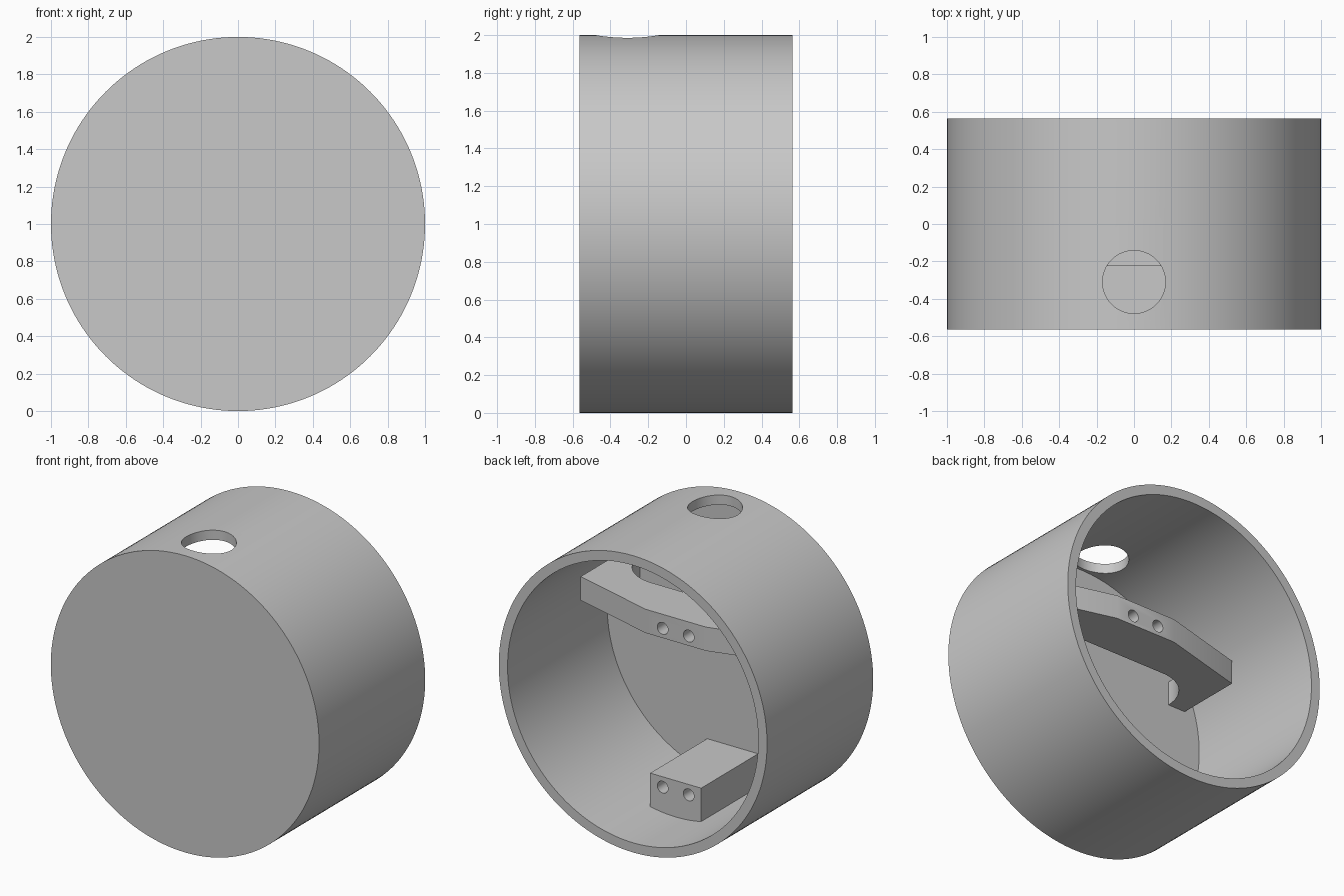
import bpy
import bmesh
from math import sin, cos, pi, radians, asin
from mathutils import Vector

if "Cube" in bpy.data.objects:
    bpy.data.objects.remove(bpy.data.objects["Cube"], do_unlink=True)

grey = bpy.data.materials.new("plain grey")
grey.use_nodes = True
grey.diffuse_color = (0.58, 0.58, 0.58, 1)
grey.node_tree.nodes["Principled BSDF"].inputs["Base Color"].default_value = (0.58, 0.58, 0.58, 1)

CENTRE = 1.0        # height of the drum axis
FRONT, BACK = -0.565, 0.565
INNER = 0.935       # inner radius of the drum
PLATE = -0.497      # inside of the front plate
MOUNT = 0.11        # rear faces that carry the screw holes


def arc(cx, cy, r, start, end, n):
    """Points along an arc, angles in radians."""
    return [(cx + r * cos(start + (end - start) * i / n),
             cy + r * sin(start + (end - start) * i / n)) for i in range(n + 1)]


def circle(cx, cy, r, n):
    return arc(cx, cy, r, 0, 2 * pi, n)[:-1]


def prism(name, outline, axis, low, high):
    """Extrude a flat outline along y (outline in x, z) or z (outline in x, y)."""
    def place(p, d):
        return Vector((p[0], d, p[1])) if axis == "y" else Vector((p[0], p[1], d))
    bm = bmesh.new()
    face = bm.faces.new([bm.verts.new(place(p, low)) for p in outline])
    top = bmesh.ops.extrude_face_region(bm, geom=[face])
    shift = place((0, 0), high - low)
    bmesh.ops.translate(bm, vec=shift,
                        verts=[v for v in top["geom"] if isinstance(v, bmesh.types.BMVert)])
    bmesh.ops.recalc_face_normals(bm, faces=bm.faces)
    mesh = bpy.data.meshes.new(name)
    bm.to_mesh(mesh)
    bm.free()
    mesh.materials.append(grey)
    obj = bpy.data.objects.new(name, mesh)
    bpy.context.collection.objects.link(obj)
    return obj


def activate(obj):
    bpy.ops.object.select_all(action="DESELECT")
    obj.select_set(True)
    bpy.context.view_layer.objects.active = obj


def cut(obj, cutter):
    cutter.hide_render = True
    mod = obj.modifiers.new("cut", "BOOLEAN")
    mod.operation = "DIFFERENCE"
    mod.solver = "EXACT"
    mod.object = cutter
    activate(obj)
    bpy.ops.object.modifier_apply(modifier=mod.name)
    bpy.data.objects.remove(cutter, do_unlink=True)


def screw_holes(obj, z):
    for side in (-1, 1):
        cut(obj, prism("hole_cutter", circle(side * 0.097, z, 0.04, 32), "y", MOUNT - 0.25, MOUNT + 0.1))


# Drum: closed at the front, open at the back, round opening in the top
drum = prism("drum", circle(0, CENTRE, 1.0, 160), "y", FRONT, BACK)
cut(drum, prism("bore_cutter", circle(0, CENTRE, INNER, 160), "y", PLATE, BACK + 0.2))
cut(drum, prism("opening_cutter", circle(0, -0.31, 0.168, 64), "z", 1.7, 2.2))

# Upper bracket: angled rear, wide slot with rounded corners against the front plate
root = PLATE - 0.02
slot_r = 0.272
slot_x = 0.69
bracket_outline = (
    [(0.82, root), (0.82, -0.05), (0.225, MOUNT), (-0.225, MOUNT), (-0.82, -0.05), (-0.82, root), (-slot_x, root)]
    + arc(slot_r - slot_x, PLATE, slot_r, pi, pi / 2, 16)
    + arc(slot_x - slot_r, PLATE, slot_r, pi / 2, 0, 16)
    + [(slot_x, root)])
bracket = prism("upper_bracket", bracket_outline, "z", CENTRE + 0.245, CENTRE + 0.405)
screw_holes(bracket, CENTRE + 0.31)

# Lower block: flat top, underside seated on the curved wall
half = 0.19
seat_r = INNER + 0.01
spread = asin(half / seat_r)
block_outline = ([(half, 0.31), (-half, 0.31)]
                 + arc(0, CENTRE, seat_r, -pi / 2 - spread, -pi / 2 + spread, 12))
block = prism("lower_block", block_outline, "y", root, MOUNT)
screw_holes(block, CENTRE - 0.76)

for part in (drum, bracket, block):
    activate(part)
    bpy.ops.object.shade_smooth_by_angle(angle=radians(30))
